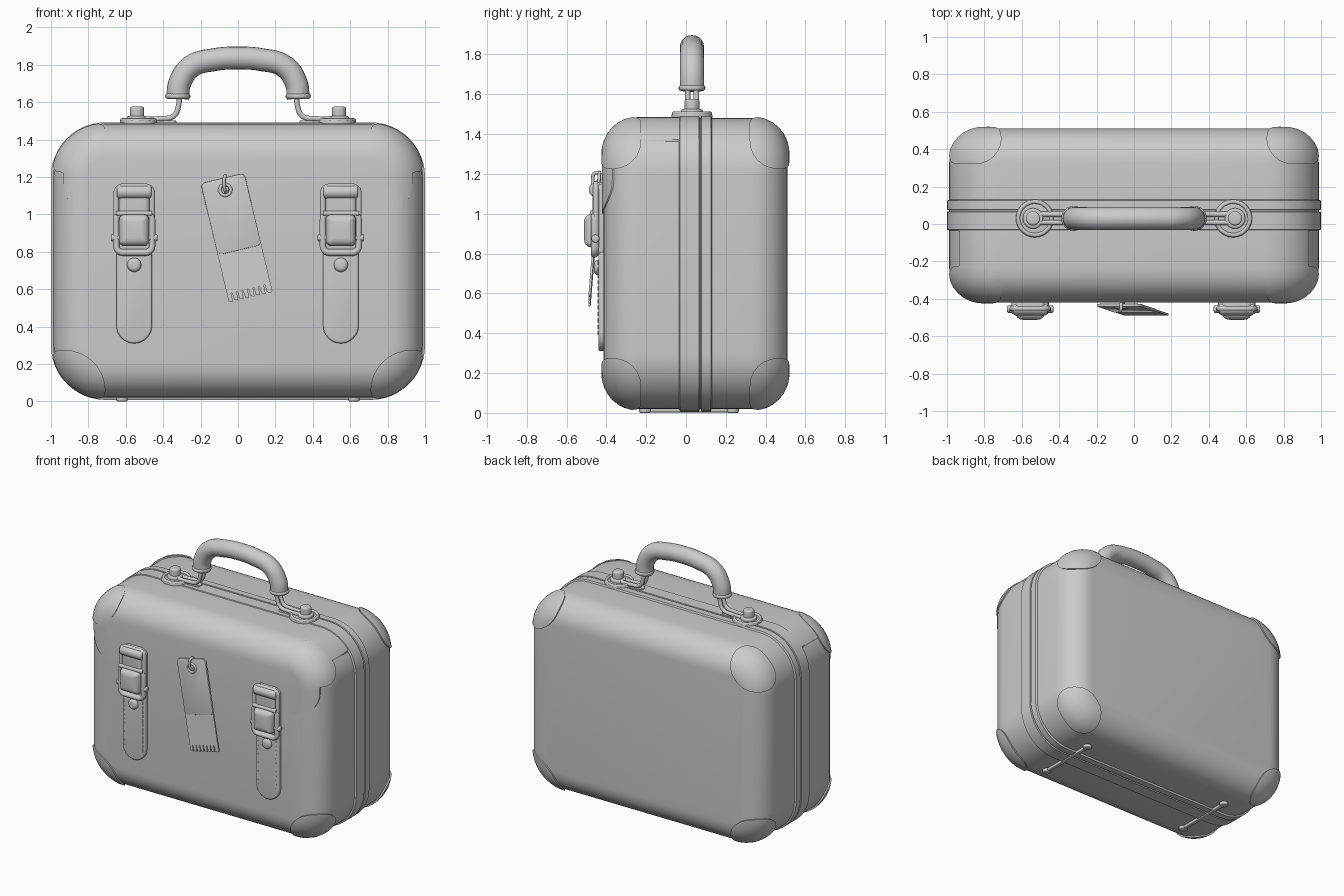
import bpy, bmesh
from math import sin, cos, pi, radians
from mathutils import Matrix, Vector

if "Cube" in bpy.data.objects:
    bpy.data.objects.remove(bpy.data.objects["Cube"])

T = Matrix.Translation
UP = Matrix.Rotation(pi / 2, 4, 'X')        # local y -> z
SIDE = Matrix.Rotation(-pi / 2, 4, 'Z')     # local y -> x


def activate(ob):
    bpy.ops.object.select_all(action='DESELECT')
    ob.select_set(True)
    bpy.context.view_layer.objects.active = ob


def smooth(ob, angle=35):
    activate(ob)
    bpy.ops.object.shade_smooth_by_angle(angle=radians(angle))
    return ob


def mesh_object(name, bm):
    bmesh.ops.remove_doubles(bm, verts=bm.verts, dist=1e-5)
    bmesh.ops.recalc_face_normals(bm, faces=bm.faces)
    me = bpy.data.meshes.new(name)
    bm.to_mesh(me)
    bm.free()
    ob = bpy.data.objects.new(name, me)
    bpy.context.collection.objects.link(ob)
    return smooth(ob)


def rrect(w, h, r, n=8):
    """Rounded rectangle outline, half sizes w and h."""
    pts = []
    for k, (sx, sz) in enumerate(((1, 1), (-1, 1), (-1, -1), (1, -1))):
        for i in range(n + 1):
            a = (k + i / n) * pi / 2
            pts.append((sx * (w - r) + r * cos(a), sz * (h - r) + r * sin(a)))
    return pts


def soft(y0, y1, e, n=4, mid=()):
    """Depth profile of (y, inset) with rounded front and back edges."""
    arc = [(e * (1 - cos(i * pi / 2 / n)), e * (1 - sin(i * pi / 2 / n))) for i in range(n + 1)]
    return [(y0 + a, d) for a, d in arc] + list(mid) + [(y1 - a, d) for a, d in reversed(arc)]


def slab(name, w, h, r, profile, M=Matrix(), n=8):
    """Rounded rectangle lofted along local y."""
    bm = bmesh.new()
    rings = [[bm.verts.new(M @ Vector((x, y, z)))
              for x, z in rrect(w - d, h - d, max(r - d, 0.001), n)] for y, d in profile]
    for a, b in zip(rings, rings[1:]):
        for i in range(len(a)):
            j = (i + 1) % len(a)
            bm.faces.new((a[i], a[j], b[j], b[i]))
    bm.faces.new(rings[0])
    bm.faces.new(rings[-1])
    return mesh_object(name, bm)


def disc(name, r, y0, y1, e, M):
    return slab(name, r, r, r, soft(y0, y1, e), M, 6)


def tube(name, pts, r, cyclic=False, curved=False, res=4):
    cu = bpy.data.curves.new(name, 'CURVE')
    cu.dimensions = '3D'
    cu.bevel_depth, cu.bevel_resolution, cu.use_fill_caps = r, res, True
    sp = cu.splines.new('BEZIER' if curved else 'POLY')
    if curved:
        sp.bezier_points.add(len(pts) - 1)
        for p, c in zip(sp.bezier_points, pts):
            p.co = c
            p.handle_left_type = p.handle_right_type = 'AUTO'
    else:
        sp.points.add(len(pts) - 1)
        for p, c in zip(sp.points, pts):
            p.co = (*c, 1)
    sp.use_cyclic_u = cyclic
    ob = bpy.data.objects.new(name, cu)
    bpy.context.collection.objects.link(ob)
    activate(ob)
    bpy.ops.object.convert(target='MESH')
    return smooth(bpy.context.object, 45)


def boolean(ob, cutter, op):
    activate(ob)
    m = ob.modifiers.new('cut', 'BOOLEAN')
    m.object, m.operation, m.solver = cutter, op, 'EXACT'
    bpy.ops.object.modifier_apply(modifier='cut')
    bpy.data.objects.remove(cutter)
    return smooth(ob)


# case body with raised centre band and seam groove
CZ, W, H, R, E, Y0, Y1 = 0.75, 0.988, 0.73, 0.28, 0.18, -0.415, 0.51


def shell(name, d=0.0, mid=()):
    return slab(name, W + d, H + d, R + d, soft(Y0 - d, Y1 + d, E + d, 8, mid),
                T((0, 0, CZ)), 12)


b = -0.012
shell('case_body', 0, [(-0.035, 0), (-0.03, b), (0.065, b), (0.068, 0), (0.074, 0),
                       (0.077, b), (0.125, b), (0.13, 0)])

# front flap and eight corner guards, cut from slightly larger shells
boolean(shell('front_flap', 0.006),
        slab('flap_cutter', 0.935, 0.4, 0.17, [(-0.6, 0), (-0.033, 0)], T((0, 0, 1.4))), 'INTERSECT')
for sx in (-1, 1):
    for z in (CZ - H, CZ + H):
        for y in (Y0, Y1):
            cutter = slab('guard_cutter', 0.28, 0.255, 0.22, soft(-0.19, 0.19, 0.14, 6),
                          T((sx * W, y, z)))
            boolean(shell('corner_guard', 0.011), cutter, 'INTERSECT')

# straps and buckles
for cx in (-0.555, 0.55):
    slab('strap', 0.095, 0.34, 0.095, soft(-0.44, -0.40, 0.012), T((cx, 0, 0.65)))
    bm = bmesh.new()
    for i in range(12):
        for s in (-1, 1):
            bmesh.ops.create_cube(bm, size=1, matrix=T((cx + s * 0.074, -0.44, 0.4 + i * 0.032))
                                  @ Matrix.Diagonal((0.007, 0.008, 0.02, 1)))
    mesh_object('strap_stitches', bm)
    disc('strap_rivet', 0.038, -0.462, -0.42, 0.02, T((cx, 0, 0.73)))
    slab('buckle_upper_strap', 0.083, 0.09, 0.03, soft(-0.47, -0.40, 0.025), T((cx, 0, 1.07)))
    disc('buckle_roller', 0.036, -0.092, 0.092, 0.012, T((cx, -0.452, 1.12)) @ SIDE)
    slab('buckle_pad', 0.08, 0.085, 0.03, soft(-0.512, -0.40, 0.04), T((cx, 0, 0.915)))
    slab('buckle_back_plate', 0.1, 0.18, 0.03, soft(-0.445, -0.41, 0.01), T((cx, 0, 0.97)))
    for nm, h, z, y, r in (('buckle_long_frame', 0.175, 0.975, -0.452, 0.015),
                           ('buckle_lower_frame', 0.105, 0.9, -0.46, 0.017)):
        tube(nm, [(cx + x, y, z + q) for x, q in rrect(0.096, h, 0.035, 5)], r, True)
    tube('buckle_crossbar', [(cx - 0.096, -0.468, 1.005), (cx + 0.096, -0.468, 1.005)], 0.014)
    disc('buckle_pin', 0.02, -0.124, 0.124, 0.008, T((cx, -0.455, 0.875)) @ SIDE)

# luggage tag: leather top with eyelet, frayed paper end, hanging loop
M = T((-0.068, -0.438, 1.13)) @ Matrix.Rotation(radians(-13.4), 4, 'Y') @ Matrix.Rotation(radians(-4.5), 4, 'X')
tag = slab('tag_top', 0.12, 0.198, 0.025, soft(-0.009, 0.007, 0.003, 2), M @ T((0, 0, -0.133)))
boolean(tag, disc('tag_hole_cutter', 0.024, -0.05, 0.05, 0.001, M), 'DIFFERENCE')
tube('tag_eyelet', [M @ Vector((x, -0.008, z)) for x, z in rrect(0.03, 0.03, 0.03, 5)[::2]], 0.009, True)
outline = [(-0.12, -0.3)]
for i in range(8):
    x = -0.12 + i * 0.03
    outline += [(x, -0.585), (x + 0.021, -0.592)]
    if i < 7:
        outline += [(x + 0.023, -0.545), (x + 0.028, -0.545)]
outline += [(0.12, -0.585), (0.12, -0.3)]
bm = bmesh.new()
face = bm.faces.new([bm.verts.new(M @ Vector((x, -0.006, z))) for x, z in outline])
ext = bmesh.ops.extrude_face_region(bm, geom=[face])
for v in ext['geom']:
    if isinstance(v, bmesh.types.BMVert):
        v.co.y += 0.011
mesh_object('tag_frayed_end', bm)
tube('tag_loop', [(-0.068, -0.425, 1.19), (-0.07, -0.455, 1.205), (-0.075, -0.468, 1.17),
                  (-0.068, -0.455, 1.125), (-0.06, -0.43, 1.12), (-0.06, -0.42, 1.16)],
     0.009, True, True)

# handle grip
HY = 0.03
half = [(0.322, 1.62), (0.312, 1.70), (0.25, 1.79), (0.12, 1.828)]
path = [(-x, HY, z) for x, z in half] + [(0, HY, 1.836)] + [(x, HY, z) for x, z in reversed(half)]
tube('handle_grip', path, 0.061, False, True, 8)

# handle wires, mounts and knobs
for s in (-1, 1):
    disc('grip_end_collar', 0.067, -0.014, 0.014, 0.012, T((s * 0.322, HY, 1.632)) @ UP)
    for dy in (-0.022, 0.022):
        tube('handle_wire', [(s * x, HY + dy, z) for x, z in
                             ((0.315, 1.66), (0.318, 1.58), (0.345, 1.525), (0.41, 1.512), (0.54, 1.512))],
             0.014, False, True)
    slab('mount_tongue', 0.1, 0.03, 0.02, soft(1.485, 1.502, 0.005),
         T((s * 0.43, HY, 0)) @ UP)
    mount = T((s * 0.53, HY, 0)) @ UP
    disc('handle_mount', 0.102, 1.475, 1.504, 0.008, mount)
    tube('mount_rim', [(s * 0.53 + x, HY + y, 1.503) for x, y in rrect(0.09, 0.09, 0.09, 8)[::2]], 0.011, True)
    disc('mount_boss', 0.055, 1.49, 1.525, 0.01, T((s * 0.54, HY, 0)) @ UP)
    disc('mount_knob', 0.038, 1.5, 1.576, 0.012, T((s * 0.54, HY, 0)) @ UP)

# bottom feet: slim runners with round ends
for s in (-1, 1):
    slab('foot_runner', 0.015, 0.22, 0.015, soft(0.003, 0.03, 0.006), T((s * 0.62, 0.015, 0)) @ UP)
    for y in (-0.205, 0.235):
        disc('foot_pad', 0.03, 0.0, 0.03, 0.008, T((s * 0.62, y, 0)) @ UP)
